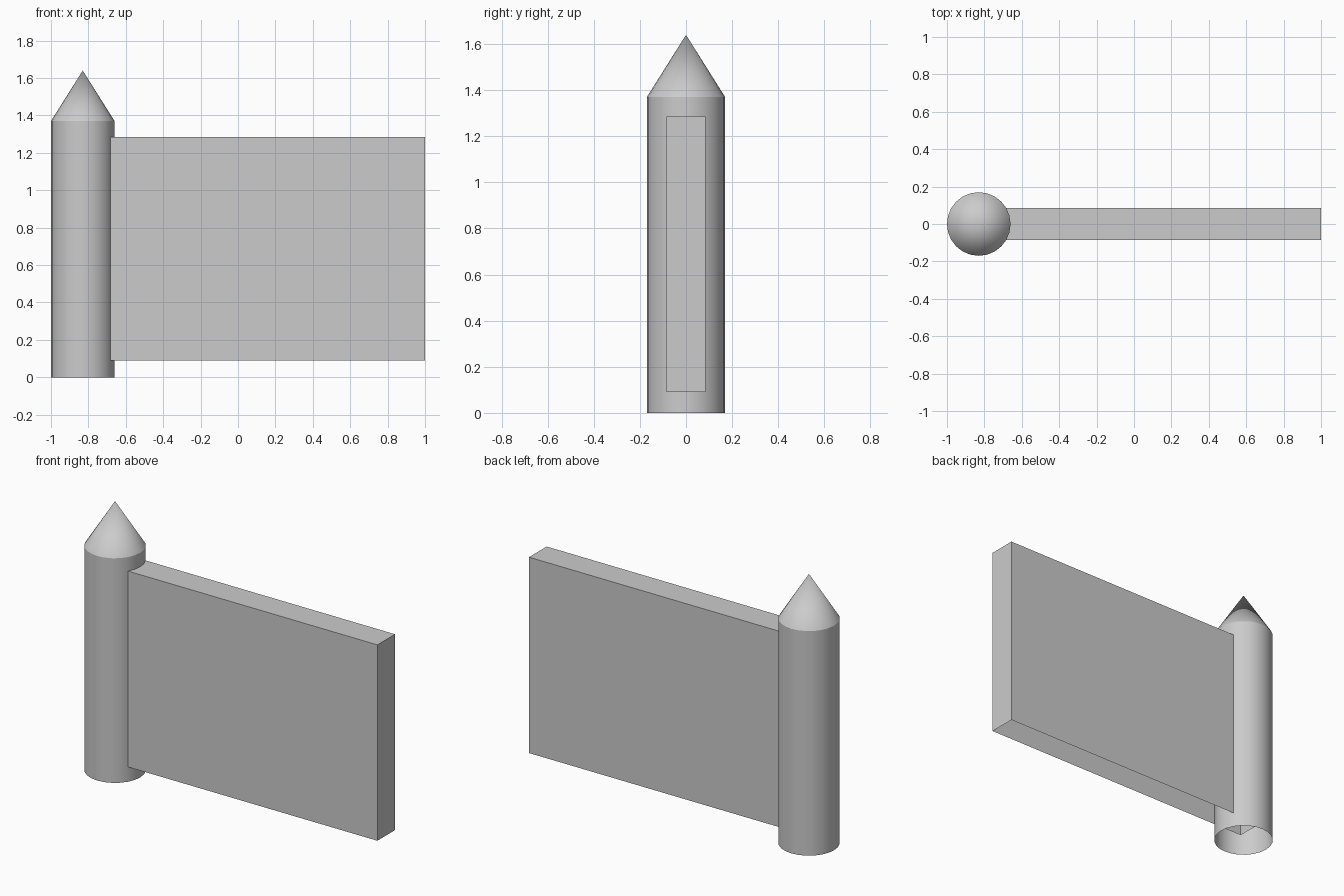
import bpy, bmesh, math

if "Cube" in bpy.data.objects:
    bpy.data.objects.remove(bpy.data.objects["Cube"])


def make_object(name, bm, smooth=False):
    bmesh.ops.recalc_face_normals(bm, faces=bm.faces)
    mesh = bpy.data.meshes.new(name)
    bm.to_mesh(mesh)
    bm.free()
    obj = bpy.data.objects.new(name, mesh)
    bpy.context.collection.objects.link(obj)
    if smooth:
        bpy.ops.object.select_all(action='DESELECT')
        obj.select_set(True)
        bpy.context.view_layer.objects.active = obj
        bpy.ops.object.shade_smooth_by_angle(angle=math.radians(30))
    return obj


# Round post with pointed cap: open underneath, one continuous shell
SIDES, RADIUS, CX = 24, 0.17, -0.83
bm = bmesh.new()


def ring(z):
    return [bm.verts.new((CX + RADIUS * math.cos(math.tau * i / SIDES),
                          RADIUS * math.sin(math.tau * i / SIDES), z))
            for i in range(SIDES)]


low, high = ring(0), ring(1.37)
tip = bm.verts.new((CX, 0, 1.64))
for i in range(SIDES):
    j = (i + 1) % SIDES
    bm.faces.new((low[i], low[j], high[j], high[i]))
    bm.faces.new((high[i], high[j], tip))
make_object("post", bm, smooth=True)

# Wall panel: box running into the post, open underneath
X0, X1, Y, Z0, Z1 = -0.88, 1.0, 0.085, 0.09, 1.285
bm = bmesh.new()
bmesh.ops.create_cube(bm, size=1)
for v in bm.verts:
    v.co = (X1 if v.co.x > 0 else X0,
            Y if v.co.y > 0 else -Y,
            Z1 if v.co.z > 0 else Z0)
bm.normal_update()
bottom = [f for f in bm.faces if f.normal.z < -0.9]
bmesh.ops.delete(bm, geom=bottom, context='FACES_ONLY')
make_object("wall_panel", bm)
